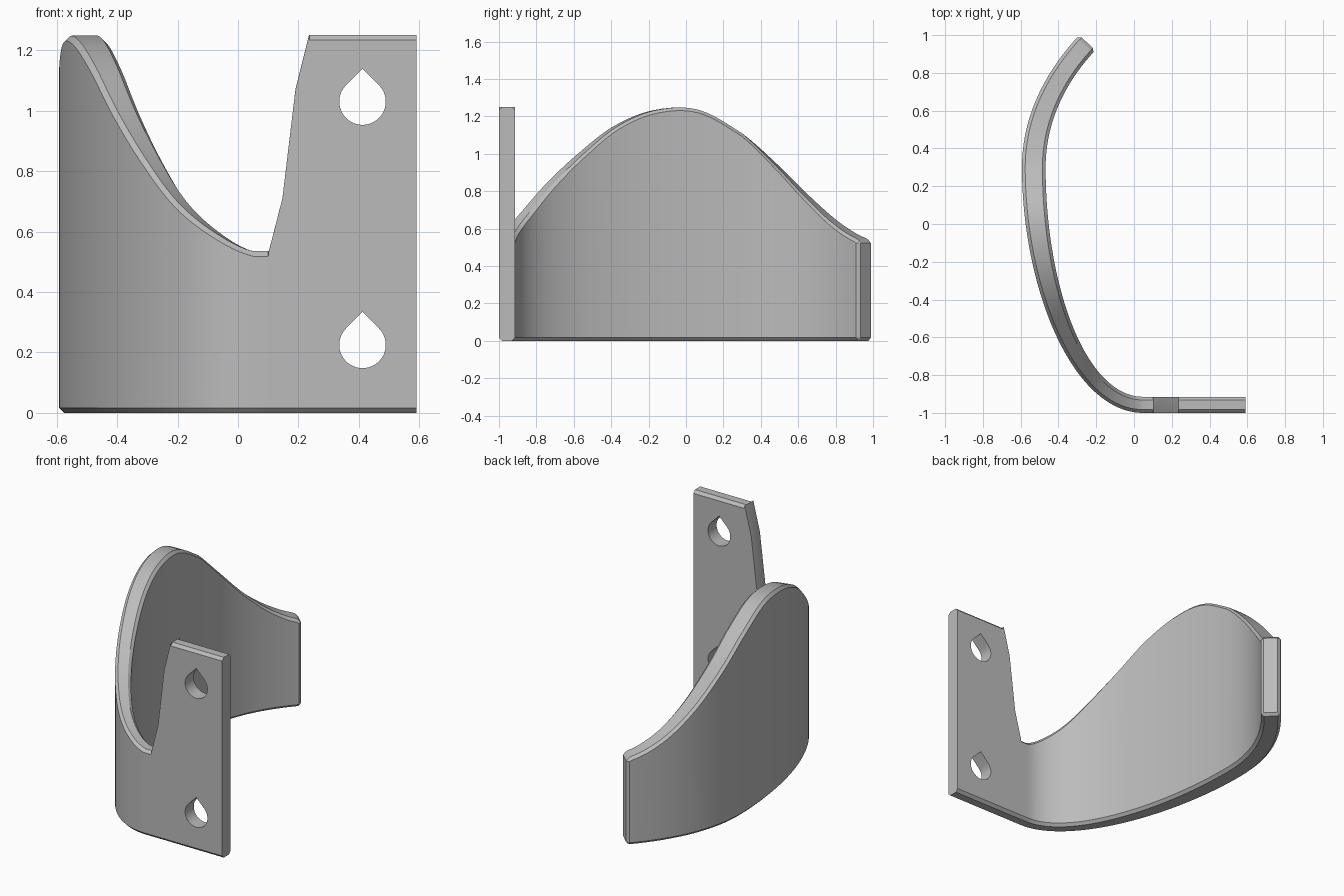
import bpy, bmesh, math
from mathutils import Vector

if "Cube" in bpy.data.objects:
    bpy.data.objects.remove(bpy.data.objects["Cube"])

C = 0.017      # chamfer size
EPS = 0.001    # nearly sharp edge


def bezier(p, t):
    k = ((1 - t) ** 3, 3 * t * (1 - t) ** 2, 3 * t * t * (1 - t), t ** 3)
    return Vector((sum(a * q[0] for a, q in zip(k, p)),
                   sum(a * q[1] for a, q in zip(k, p))))


# Plan curves of the hook: front sweep, then the tip sweep
OUTER = [[(0.05, -1), (-0.33, -1), (-0.593, -0.33), (-0.593, 0.3)],
         [(-0.593, 0.3), (-0.593, 0.56), (-0.48, 0.795), (-0.29, 1.0)]]
INNER = [[(0.05, -0.915), (-0.26, -0.915), (-0.468, -0.32), (-0.468, 0.3)],
         [(-0.468, 0.3), (-0.468, 0.53), (-0.37, 0.745), (-0.205, 0.92)]]

# Rim heights along the hook: 8 steps on the front sweep, 4 on the tip sweep
RIM = [0.535, 0.60, 0.70, 0.845, 1.0, 1.15, 1.235, 1.235, 1.11,
       0.945, 0.77, 0.625, 0.54]


def rim_height(u):
    i = min(int(u), len(RIM) - 2)
    f = u - i
    a, b = RIM[max(i - 1, 0)], RIM[i]
    c, d = RIM[i + 1], RIM[min(i + 2, len(RIM) - 1)]
    return min(1.25, b + 0.5 * f * (c - a + f * (2 * a - 5 * b + 4 * c - d
                                                 + f * (3 * (b - c) + d - a))))


def section(out, inn, h, ct=C, cb=C, z0=0.0):
    """Chamfered rectangular slice from the outer to the inner face."""
    d = (inn - out).normalized()
    pts = [(out + d * cb, z0), (inn - d * cb, z0), (inn, z0 + cb), (inn, h - ct),
           (inn - d * ct, h), (out + d * ct, h), (out, h - ct), (out, z0 + cb)]
    return [(p.x, p.y, z) for p, z in pts]


# Slices through the flat mounting plate and its slanted notch side
rings = []
for x, h, ct in [(0.59, 1.25, C), (0.236, 1.25, C), (0.235, 1.25, EPS),
                 (0.19, 1.07, EPS), (0.147, 0.71, EPS), (0.102, 0.535, EPS),
                 (0.1, 0.535, C)]:
    rings.append(section(Vector((x, -1)), Vector((x, -0.915)), h, ct))

# Slices around the curved hook
STEP = 6
for n in range(12 * STEP):
    u = n / STEP
    k, t = (0, u / 8) if u < 8 else (1, (u - 8) / 4)
    rings.append(section(bezier(OUTER[k], t), bezier(INNER[k], t), rim_height(u)))

# Chamfered tip
rings.append(section(bezier(OUTER[1], 0.98), bezier(INNER[1], 0.98), RIM[-1]))
o, i = bezier(OUTER[1], 1), bezier(INNER[1], 1)
d = (i - o).normalized() * C
rings.append(section(o + d, i - d, RIM[-1] - C, EPS, EPS, C))


def make_object(name, loops):
    """Skin matching loops into a closed solid."""
    bm = bmesh.new()
    vs = [[bm.verts.new(p) for p in loop] for loop in loops]
    n = len(vs[0])
    for a, b in zip(vs, vs[1:]):
        for j in range(n):
            bm.faces.new((a[j], a[(j + 1) % n], b[(j + 1) % n], b[j]))
    bm.faces.new(vs[0])
    bm.faces.new(vs[-1])
    bmesh.ops.recalc_face_normals(bm, faces=bm.faces)
    mesh = bpy.data.meshes.new(name)
    bm.to_mesh(mesh)
    bm.free()
    obj = bpy.data.objects.new(name, mesh)
    bpy.context.collection.objects.link(obj)
    return obj


hook = make_object("wall_hook", rings)
grey = bpy.data.materials.new("grey")
grey.diffuse_color = (0.5, 0.5, 0.5, 1)
grey.use_nodes = True
grey.node_tree.nodes["Principled BSDF"].inputs["Base Color"].default_value = grey.diffuse_color
hook.data.materials.append(grey)

# Teardrop screw holes
R = 0.077
for name, cz in (("upper_hole_cutter", 1.03), ("lower_hole_cutter", 0.225)):
    arc = [math.radians(135 + 270 * k / 27) for k in range(28)]
    drop = [(0.412 + R * math.cos(a), cz + R * math.sin(a)) for a in arc]
    drop.append((0.412, cz + R * math.sqrt(2)))
    cutter = make_object(name, [[(x, y, z) for x, z in drop] for y in (-1.1, -0.8)])
    cutter.data.materials.append(grey)
    cutter.hide_render = True
    mod = hook.modifiers.new(name, 'BOOLEAN')
    mod.operation = 'DIFFERENCE'
    mod.solver = 'EXACT'
    mod.object = cutter
    bpy.context.view_layer.objects.active = hook
    bpy.ops.object.modifier_apply(modifier=name)
    bpy.data.objects.remove(cutter)

bpy.ops.object.select_all(action='DESELECT')
hook.select_set(True)
bpy.context.view_layer.objects.active = hook
bpy.ops.object.shade_smooth_by_angle(angle=math.radians(20))
